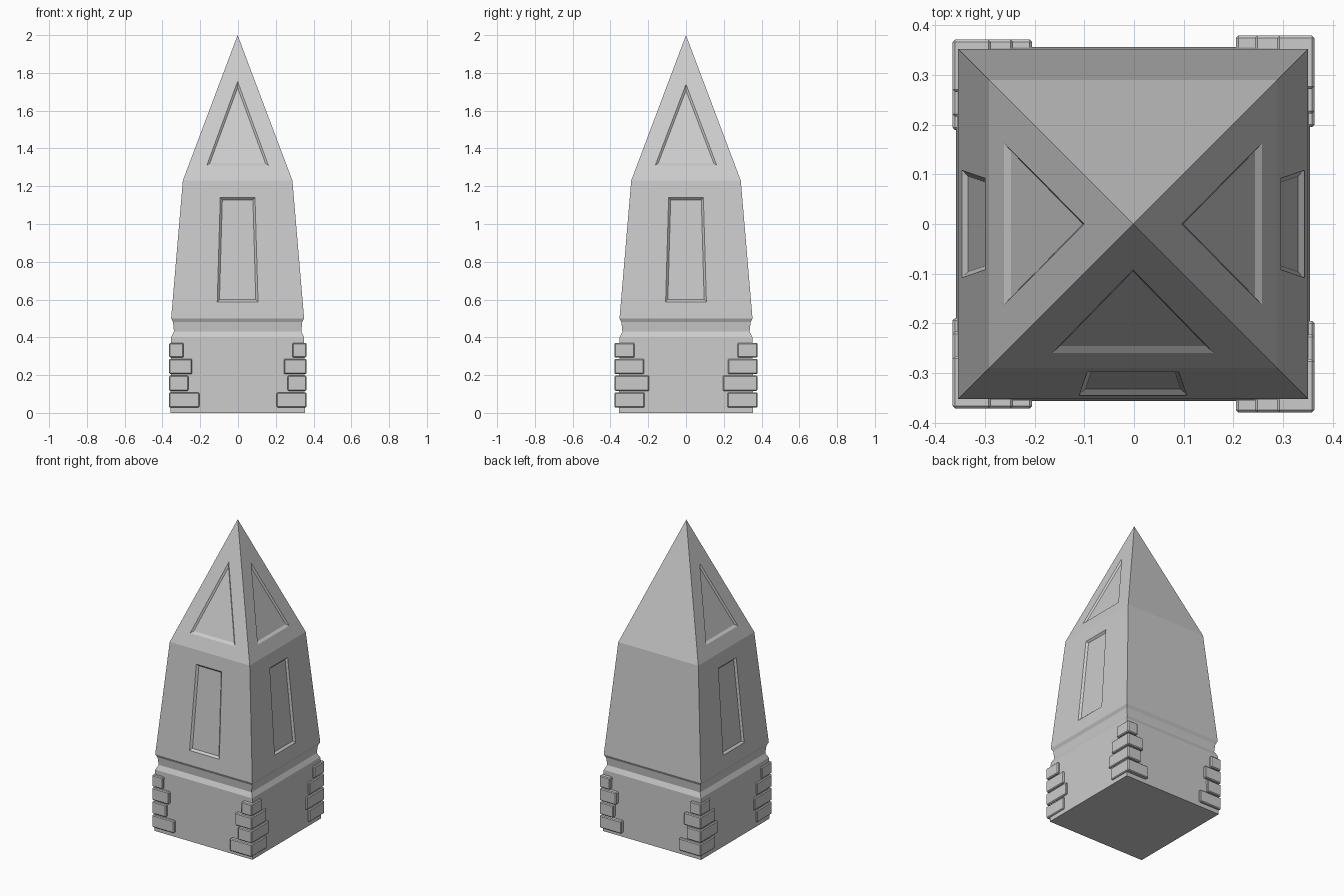
import bpy, bmesh
from mathutils import Vector, Matrix
from math import pi

if "Cube" in bpy.data.objects:
    bpy.data.objects.remove(bpy.data.objects["Cube"])

CX = -0.002  # slight offset of the shaft against the corner stones


def make_object(name, bm):
    bmesh.ops.recalc_face_normals(bm, faces=bm.faces)
    me = bpy.data.meshes.new(name)
    bm.to_mesh(me)
    bm.free()
    ob = bpy.data.objects.new(name, me)
    bpy.context.collection.objects.link(ob)
    return ob


def loft(bm, a, b):
    """Closed solid between two matching polygons."""
    va = [bm.verts.new(p) for p in a]
    vb = [bm.verts.new(p) for p in b]
    n = len(va)
    for i in range(n):
        j = (i + 1) % n
        bm.faces.new((va[i], va[j], vb[j], vb[i]))
    bm.faces.new(va)
    bm.faces.new(vb)


# Obelisk shaft: stacked square sections (height, half width), closed by a point
profile = [(0, .356), (.40, .352), (.43, .337), (.48, .342), (.50, .352), (1.23, .29)]
bm = bmesh.new()
rings = [[bm.verts.new((CX + sx * h, sy * h, z))
          for sx, sy in ((-1, -1), (1, -1), (1, 1), (-1, 1))] for z, h in profile]
bm.faces.new(rings[0])
for lo, hi in zip(rings, rings[1:]):
    for i in range(4):
        j = (i + 1) % 4
        bm.faces.new((lo[i], lo[j], hi[j], hi[i]))
apex = bm.verts.new((CX, 0, 2))
for i in range(4):
    bm.faces.new((rings[-1][i], rings[-1][(i + 1) % 4], apex))
shaft = make_object("obelisk_shaft", bm)


def half_width(z):
    if z < 1.23:
        return .352 + (z - .5) / .73 * (.29 - .352)
    return .29 * (2 - z) / .77


# Sunken panels with sloped rims on front, right and left (back stays plain)
def panel_cutter(bm, outer, inner, depth, turn):
    o = [Vector((u, -half_width(z), z)) for u, z in outer]
    i = [Vector((u, -half_width(z) + depth, z)) for u, z in inner]
    o = [p + (p - q) for p, q in zip(o, i)]  # continue the rim out past the surface
    m = Matrix.Translation((CX, 0, 0)) @ Matrix.Rotation(turn, 4, 'Z')
    loft(bm, [m @ p for p in o], [m @ p for p in i])


bm = bmesh.new()
for turn, top in ((0, 1.755), (pi / 2, 1.74), (-pi / 2, 1.74)):
    panel_cutter(bm, [(-.108, .588), (.108, .588), (.092, 1.14), (-.092, 1.14)],
                 [(-.096, .60), (.096, .60), (.081, 1.128), (-.081, 1.128)], .012, turn)
    panel_cutter(bm, [(-.163, 1.31), (.163, 1.31), (0, top)],
                 [(-.147, 1.322), (.147, 1.322), (0, top - .034)], .010, turn)
cutter = make_object("panel_cutter", bm)
cutter.hide_render = True
mod = shaft.modifiers.new("panels", 'BOOLEAN')
mod.operation = 'DIFFERENCE'
mod.solver = 'EXACT'
mod.object = cutter
bpy.context.view_layer.objects.active = shaft
bpy.ops.object.modifier_apply(modifier=mod.name)
bpy.data.objects.remove(cutter)

# Corner stones: (bottom, top, inner x, inner y) for each course
courses = [(.028, .108, .205, .22), (.117, .197, .263, .195),
           (.206, .286, .243, .222), (.294, .37, .288, .272)]
corners = {"front_left": (-1, -1, .365, .371), "front_right": (1, -1, .363, .379),
           "back_left": (-1, 1, .365, .371), "back_right": (1, 1, .363, .379)}
for name, (sx, sy, ox, oy) in corners.items():
    bm = bmesh.new()
    for z0, z1, ix, iy in courses:
        if sx < 0:
            iy -= .006
        c = ((ox + ix) / 2 * sx, (oy + iy) / 2 * sy, (z0 + z1) / 2)
        m = Matrix.Translation(c) @ Matrix.Diagonal((ox - ix, oy - iy, z1 - z0, 1))
        bmesh.ops.create_cube(bm, size=1, matrix=m)
    bmesh.ops.bevel(bm, geom=bm.edges[:], offset=.005, segments=1, affect='EDGES')
    make_object("corner_stones_" + name, bm)
